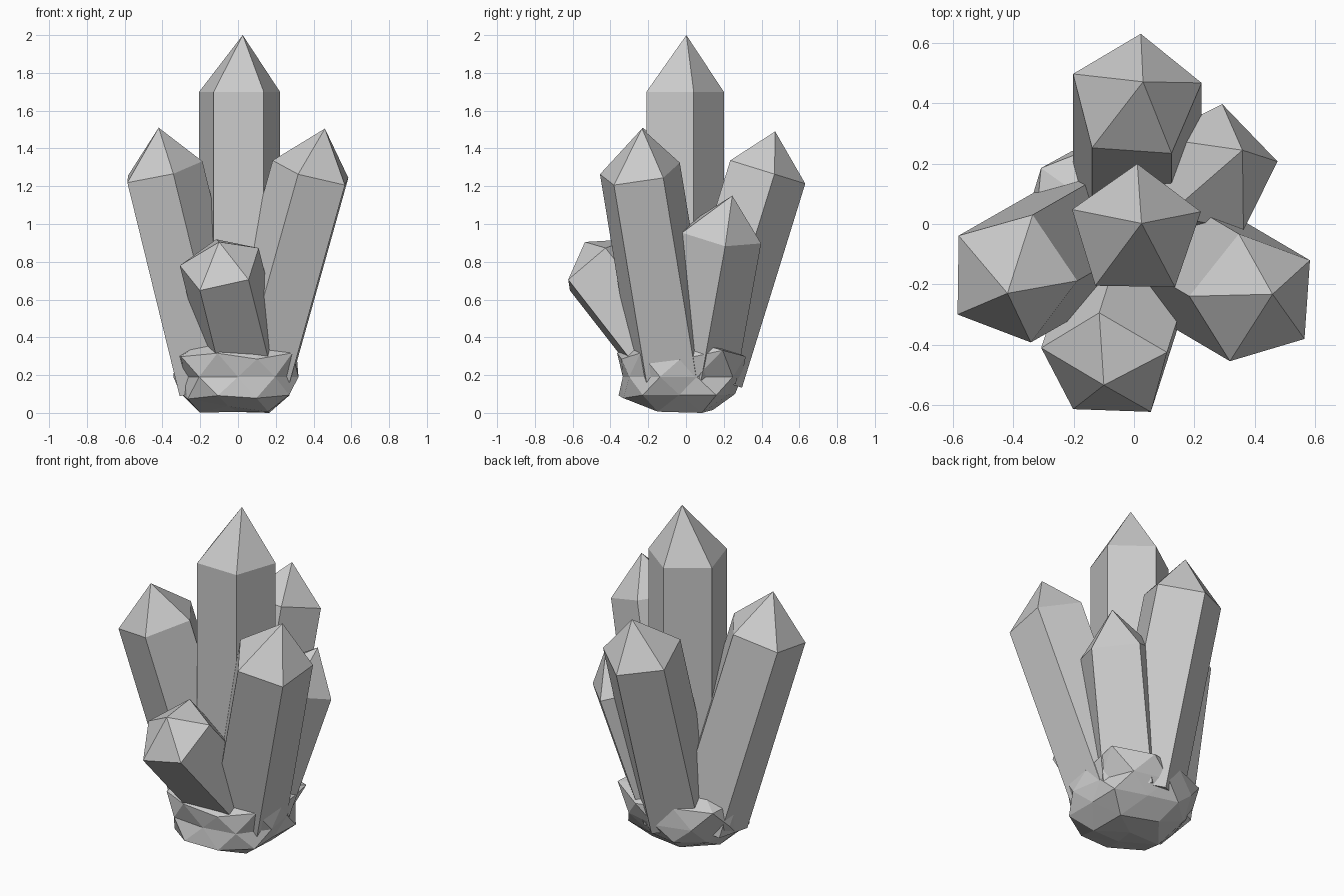
import bpy, bmesh, math, random
from mathutils import Vector, Matrix

if "Cube" in bpy.data.objects:
    bpy.data.objects.remove(bpy.data.objects["Cube"])

random.seed(11)


def make_object(name, bm):
    bmesh.ops.recalc_face_normals(bm, faces=bm.faces)
    mesh = bpy.data.meshes.new(name)
    bm.to_mesh(mesh)
    bm.free()
    obj = bpy.data.objects.new(name, mesh)
    bpy.context.collection.objects.link(obj)
    return obj


def crystal(name, shoulder, axis, tip, spin, base_z, radius=0.225, sides=5):
    """Slanted pentagonal prism from base_z up to the shoulder, closed by a point."""
    top, a = Vector(shoulder), Vector(axis)
    base = top - a * ((top.z - base_z) / a.z)
    a.normalize()
    d = Vector((math.cos(math.radians(spin)), math.sin(math.radians(spin)), 0))
    u = (d - a * d.dot(a)).normalized() * radius
    bm = bmesh.new()
    rings = []
    for centre in (base, top):
        rings.append([bm.verts.new(centre + Matrix.Rotation(2 * math.pi * i / sides, 3, a) @ u)
                      for i in range(sides)])
    point = bm.verts.new(tip)
    bm.faces.new(rings[0])
    for i in range(sides):
        j = (i + 1) % sides
        bm.faces.new((rings[0][i], rings[0][j], rings[1][j], rings[1][i]))
        bm.faces.new((rings[1][i], rings[1][j], point))
    return make_object(name, bm)


# Crystals: shoulder centre, lean, tip, rotation, base height
crystal("centre_crystal", (0.007, -0.025, 1.70), (0, 0, 1), (0.025, 0.002, 2.0), 89, 0.15)
crystal("back_crystal", (0.006, 0.417, 1.28), (0, 0.31, 1), (0.03, 0.472, 1.49), 86, 0.20)
crystal("left_crystal", (-0.407, -0.178, 1.28), (-0.245, -0.14, 1), (-0.42, -0.23, 1.51), 143, 0.15)
crystal("right_crystal", (0.40, -0.246, 1.275), (0.28, -0.165, 1), (0.46, -0.233, 1.505), 32, 0.22)
crystal("back_right_crystal", (0.262, 0.18, 0.945), (0.27, 0.18, 1), (0.36, 0.245, 1.15), 79, 0.2)
crystal("front_crystal", (-0.092, -0.474, 0.785), (-0.25, -0.78, 1), (-0.10, -0.535, 0.905), 88, 0.22)

# Lumpy rock base with a raised rim
bm = bmesh.new()
bmesh.ops.create_icosphere(bm, subdivisions=2, radius=1)
for v in bm.verts:
    c = v.co
    boxy = (c.x ** 4 + c.y ** 4 + c.z ** 4) ** 0.25
    rim = 1.12 if 0.3 < c.z < 0.9 else 1.0
    c = c * (0.5 + 0.5 / boxy) * random.uniform(0.88, 1.1)
    v.co = Vector((c.x * 0.33 * rim, c.y * 0.325 * rim - 0.035, c.z * 0.19 * rim + 0.19))
low = min(v.co.z for v in bm.verts)
for v in bm.verts:
    v.co.z -= low
make_object("rock_base", bm)
